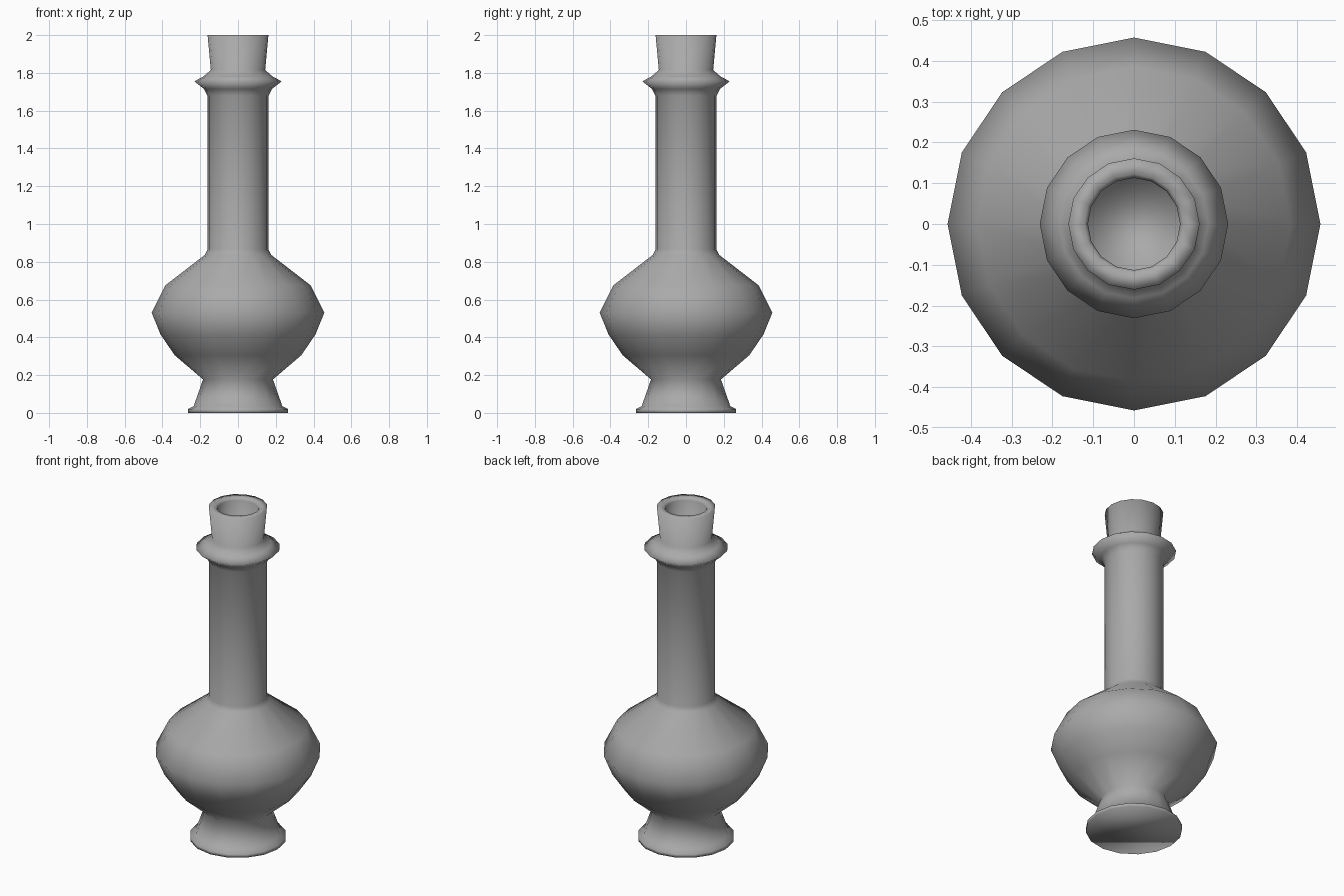
import bpy
import bmesh
import math

default = bpy.data.objects.get("Cube")
if default:
    bpy.data.objects.remove(default, do_unlink=True)

SIDES = 16

grey = bpy.data.materials.new("stone grey")
colour = (0.4, 0.4, 0.4, 1)
grey.diffuse_color = colour
grey.use_nodes = True
grey.node_tree.nodes["Principled BSDF"].inputs["Base Color"].default_value = colour

# Profiles as (radius, height), from the underside up to the lip
foot = [(0.265, 0), (0.265, 0.02), (0.235, 0.035), (0.185, 0.177)]
belly = [(0.335, 0.305), (0.41, 0.415), (0.457, 0.53), (0.385, 0.675), (0.175, 0.837)]
neck = [(0.162, 0.865), (0.162, 1.68)]
collar = [(0.18, 1.715), (0.231, 1.755), (0.182, 1.782), (0.144, 1.815)]
lip = [(0.161, 2.0), (0.122, 2.0), (0.113, 1.985), (0.113, 1.72)]


def lathe(name, profile):
    """Revolve a profile around z and cap both ends."""
    bm = bmesh.new()
    rings = []
    for radius, height in profile:
        angles = [math.tau * i / SIDES for i in range(SIDES)]
        rings.append([bm.verts.new((radius * math.cos(a), radius * math.sin(a), height))
                      for a in angles])
    for low, high in zip(rings, rings[1:]):
        for i in range(SIDES):
            j = (i + 1) % SIDES
            bm.faces.new((low[i], low[j], high[j], high[i]))
    bm.faces.new(rings[0][::-1])
    bm.faces.new(rings[-1])
    for face in bm.faces:
        face.smooth = True
    mesh = bpy.data.meshes.new(name)
    bm.to_mesh(mesh)
    bm.free()
    mesh.materials.append(grey)
    obj = bpy.data.objects.new(name, mesh)
    bpy.context.collection.objects.link(obj)
    return obj


# One continuous hollow-necked vase
lathe("vase", foot + belly + neck + collar + lip)
